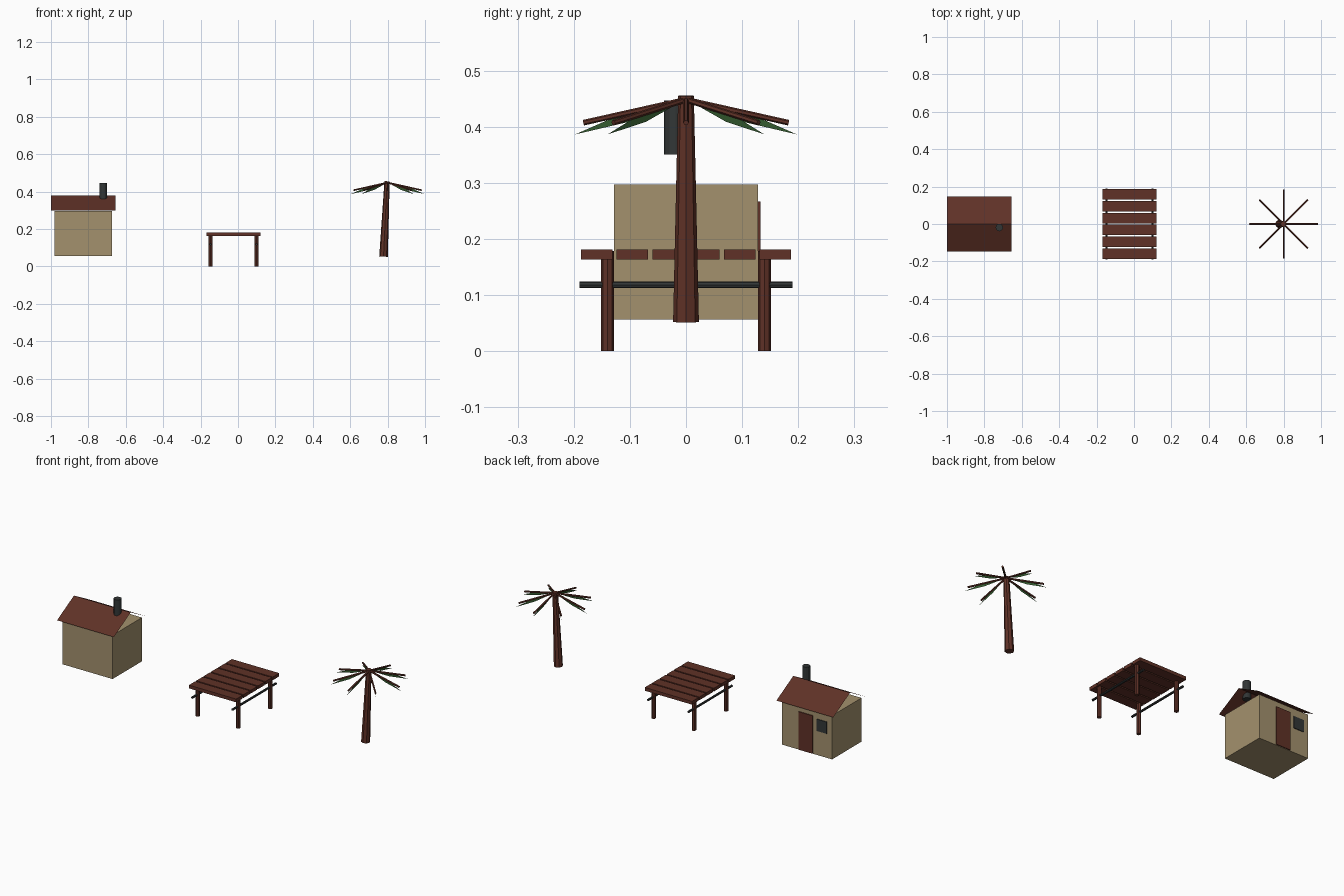
import bpy, bmesh, math
from mathutils import Vector

if "Cube" in bpy.data.objects:
    bpy.data.objects.remove(bpy.data.objects["Cube"])


def material(name, rgb):
    m = bpy.data.materials.new(name)
    m.diffuse_color = (*rgb, 1)
    m.use_nodes = True
    m.node_tree.nodes["Principled BSDF"].inputs["Base Color"].default_value = m.diffuse_color
    return m


BROWN = material("brown wood", (0.115, 0.031, 0.020))
BEIGE = material("beige plaster", (0.37, 0.285, 0.155))
GREY = material("dark grey metal", (0.032, 0.037, 0.037))
GREEN = material("leaf green", (0.036, 0.107, 0.030))


def mesh_object(name, verts, faces, mat):
    me = bpy.data.meshes.new(name)
    me.from_pydata([tuple(v) for v in verts], [], faces)
    me.materials.append(mat)
    ob = bpy.data.objects.new(name, me)
    bpy.context.collection.objects.link(ob)
    return ob


def box(name, lo, hi, mat):
    bm = bmesh.new()
    bmesh.ops.create_cube(bm, size=1)
    for v in bm.verts:
        v.co = [(a + b) / 2 + c * (b - a) for a, b, c in zip(lo, hi, v.co)]
    ob = mesh_object(name, [], [], mat)
    bm.to_mesh(ob.data)
    bm.free()
    return ob


def rod(name, a, b, r1, r2, mat, sides=8):
    a, b = Vector(a), Vector(b)
    d = b - a
    bm = bmesh.new()
    bmesh.ops.create_cone(bm, cap_ends=True, segments=sides,
                          radius1=r1, radius2=r2, depth=d.length)
    rot = Vector((0, 0, 1)).rotation_difference(d).to_matrix()
    for v in bm.verts:
        v.co = rot @ v.co + (a + b) / 2
    ob = mesh_object(name, [], [], mat)
    bm.to_mesh(ob.data)
    bm.free()
    return ob


# Hut: walls, open thin roof, chimney, door and window on the back
box("hut_walls", (-0.98, -0.128, 0.056), (-0.675, 0.128, 0.297), BEIGE)
roof = [(x, y, z) for x in (-1.0, -0.654)
        for y, z in ((-0.147, 0.30), (0, 0.38), (0.147, 0.30))]
mesh_object("hut_roof", roof, [(0, 3, 4, 1), (1, 4, 5, 2)], BROWN)
rod("chimney", (-0.72, -0.019, 0.35), (-0.72, -0.019, 0.447), 0.02, 0.02, GREY, 12)
box("door", (-0.865, 0.126, 0.058), (-0.779, 0.133, 0.267), BROWN)
box("window", (-0.950, 0.126, 0.19), (-0.889, 0.132, 0.255), GREY)

# Slatted platform: planks, legs and side rails
for i in range(6):
    y = (i - 2.5) * 0.0637
    box("plank", (-0.168, y - 0.028, 0.163), (0.12, y + 0.028, 0.181), BROWN)
for x in (-0.147, 0.099):
    for y in (-0.14, 0.14):
        rod("leg", (x, y, 0), (x, y, 0.178), 0.0115, 0.0115, BROWN)
    rod("rail", (x, -0.19, 0.118), (x, 0.19, 0.118), 0.006, 0.006, GREY)

# Palm: leaning trunk, eight ribs each with a hanging vertical blade
rod("palm_trunk", (0.778, 0, 0.052), (0.797, 0, 0.455), 0.023, 0.014, BROWN)
PROFILE = ((0.008, 0.446), (0.1, 0.409), (0.198, 0.386), (0.1, 0.429))
for i in range(8):
    a = i * math.pi / 4
    c, s = math.cos(a), math.sin(a)
    rod("frond_rib", (0.80, 0, 0.448), (0.80 + 0.183 * c, 0.183 * s, 0.407),
        0.005, 0.005, BROWN, 6)
    mesh_object("frond_blade", [(0.80 + r * c, r * s, z) for r, z in PROFILE],
                [(0, 1, 2, 3)], GREEN)
